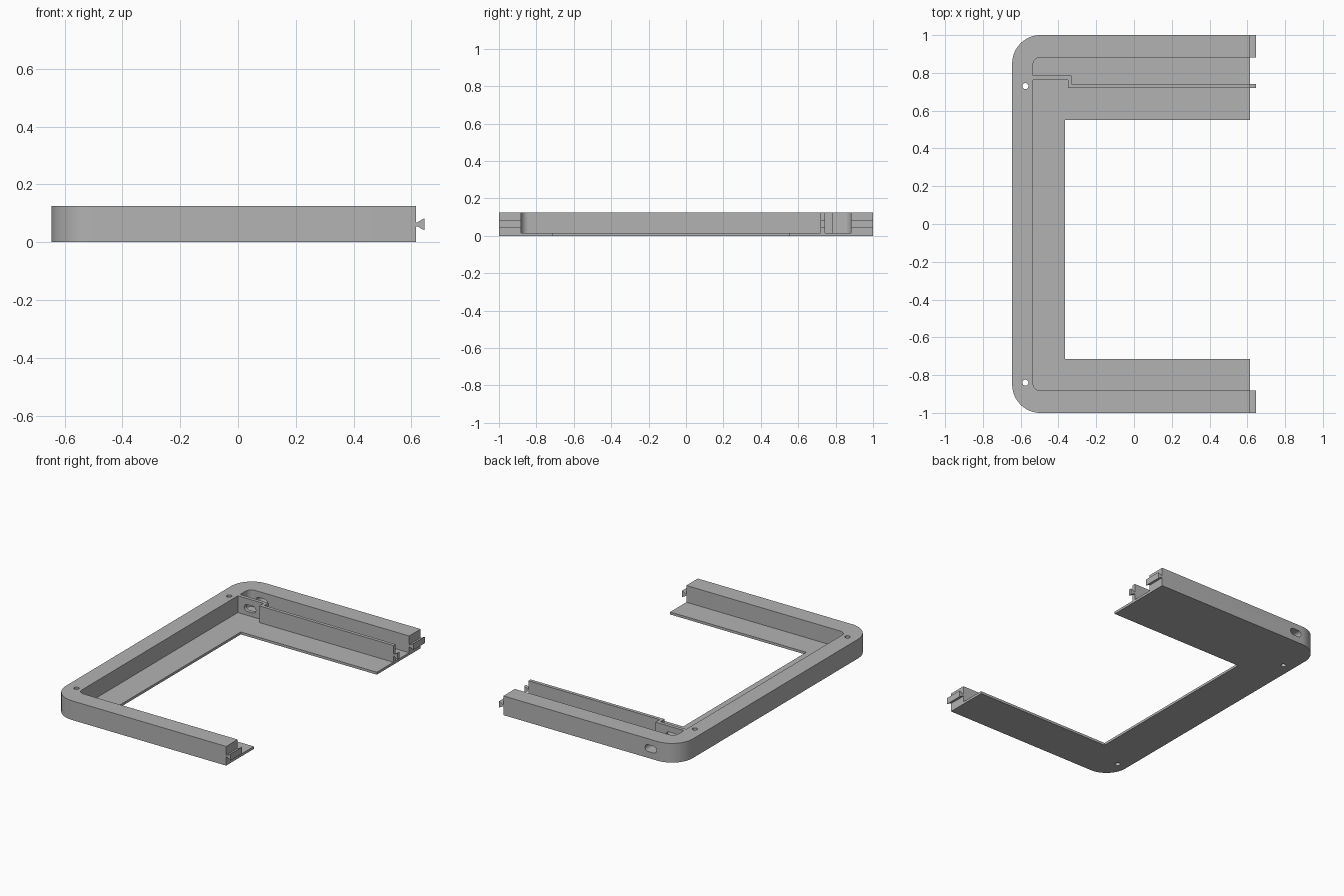
import bpy, bmesh, math
from mathutils import Matrix

if "Cube" in bpy.data.objects:
    bpy.data.objects.remove(bpy.data.objects["Cube"])

H, FLOOR, END = 0.125, 0.016, 0.615

grey = bpy.data.materials.new("plain grey")
grey.diffuse_color = (0.45, 0.45, 0.45, 1)
grey.use_nodes = True
grey.node_tree.nodes["Principled BSDF"].inputs["Base Color"].default_value = grey.diffuse_color


def arc(cx, cy, r, a0, a1, n):
    """Points on an arc, angles in degrees."""
    return [(cx + r * math.cos(math.radians(a0 + (a1 - a0) * i / n)),
             cy + r * math.sin(math.radians(a0 + (a1 - a0) * i / n))) for i in range(n + 1)]


def prism(name, pts, lo, hi, along_y=False):
    """Extrude a profile along z (x, y points) or along y (x, z points)."""
    bm = bmesh.new()
    vs = [bm.verts.new((x, y, lo)) for x, y in pts]
    face = bm.faces.new(vs)
    top = bmesh.ops.extrude_face_region(bm, geom=[face])["geom"]
    bmesh.ops.translate(bm, vec=(0, 0, hi - lo),
                        verts=[v for v in top if isinstance(v, bmesh.types.BMVert)])
    if along_y:
        bm.transform(Matrix(((1, 0, 0, 0), (0, 0, 1, 0), (0, 1, 0, 0), (0, 0, 0, 1))))
    bmesh.ops.recalc_face_normals(bm, faces=bm.faces)
    me = bpy.data.meshes.new(name)
    bm.to_mesh(me)
    bm.free()
    me.materials.append(grey)
    ob = bpy.data.objects.new(name, me)
    bpy.context.collection.objects.link(ob)
    return ob


def cut(target, cutter):
    bpy.context.view_layer.objects.active = target
    mod = target.modifiers.new("cut", "BOOLEAN")
    mod.operation, mod.solver, mod.object = "DIFFERENCE", "EXACT", cutter
    bpy.ops.object.modifier_apply(modifier=mod.name)
    bpy.data.objects.remove(cutter)


# U-shaped tray with rounded outer corners
R = 0.15
outline = ([(END, 1.0)] + arc(-0.645 + R, 1 - R, R, 90, 180, 16)
           + arc(-0.645 + R, -1 + R, R, 180, 270, 16)
           + [(END, -1.0), (END, -0.715), (-0.365, -0.715), (-0.365, 0.55), (END, 0.55)])
frame = prism("tray_frame", outline, 0, H)

# Main recess, leaving the floor and the stepped divider
r = 0.04
recess = ([(0.8, 0.72), (-0.35, 0.72), (-0.35, 0.762), (-0.535, 0.762)]
          + arc(-0.535 + r, -0.882 + r, r, 180, 270, 8) + [(0.8, -0.882)])
cut(frame, prism("recess_cutter", recess, FLOOR, 0.3))

# Channel between the divider and the back wall
channel = ([(0.8, 0.882)] + arc(-0.535 + r, 0.882 - r, r, 90, 180, 8)
           + [(-0.535, 0.785), (-0.33, 0.785), (-0.33, 0.742), (0.8, 0.742)])
cut(frame, prism("channel_cutter", channel, FLOOR, 0.3))

# Screw holes through the left wall
for y in (0.73, -0.84):
    cut(frame, prism("hole_cutter", arc(-0.575, y, 0.016, 0, 345, 23), -0.1, 0.3))

# Cable slot through the back wall and the divider
s = 0.022
slot = arc(-0.427, 0.064, s, -90, 90, 10) + arc(-0.467, 0.064, s, 90, 270, 10)
cut(frame, prism("slot_cutter", slot, 0.74, 1.1, along_y=True))

# Dovetail tongues on the open ends
tongue = [(END, 0.055), (0.62, 0.055), (0.645, 0.041), (0.645, 0.083), (0.62, 0.069), (END, 0.069)]
parts = [frame]
for name, lo, hi in (("front_tongue", -1.0, -0.882), ("back_tongue", 0.882, 1.0),
                     ("divider_tongue", 0.72, 0.742)):
    parts.append(prism(name, tongue, lo, hi, along_y=True))

for ob in bpy.data.objects:
    ob.select_set(ob in parts)
bpy.context.view_layer.objects.active = frame
bpy.ops.object.shade_smooth_by_angle(angle=math.radians(30))
